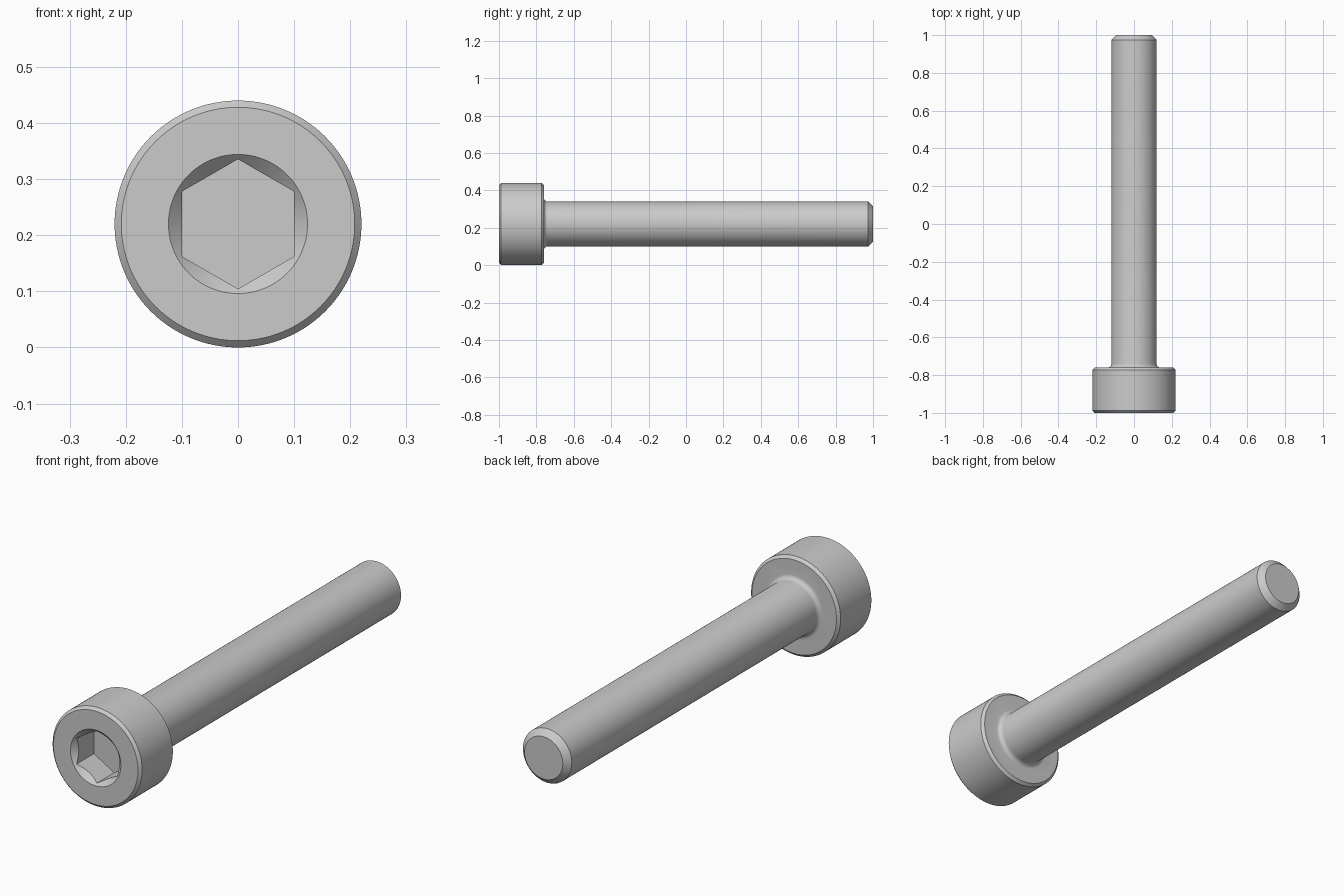
import bpy, bmesh
from math import pi, sin, cos
from mathutils import Vector

if "Cube" in bpy.data.objects:
    bpy.data.objects.remove(bpy.data.objects["Cube"])

AXIS_Z = 0.22  # height of the screw's long axis


def lathe(name, profile, steps):
    """Spin (y, radius) points around the y-parallel axis."""
    bm = bmesh.new()
    verts = [bm.verts.new((0, y, AXIS_Z + r)) for y, r in profile]
    edges = [bm.edges.new(pair) for pair in zip(verts, verts[1:])]
    bmesh.ops.spin(bm, geom=verts + edges, cent=(0, 0, AXIS_Z), axis=(0, 1, 0),
                   angle=2 * pi, steps=steps)
    bmesh.ops.remove_doubles(bm, verts=bm.verts, dist=1e-5)
    # merge the fans on flat ends into single faces
    bmesh.ops.dissolve_limit(bm, angle_limit=0.001, verts=bm.verts, edges=bm.edges)
    bmesh.ops.recalc_face_normals(bm, faces=bm.faces)
    mesh = bpy.data.meshes.new(name)
    bm.to_mesh(mesh)
    bm.free()
    obj = bpy.data.objects.new(name, mesh)
    bpy.context.collection.objects.link(obj)
    return obj


# Head with chamfered rims, fillet under the head, shank with chamfered tip
f = 0.02
fillet = [(-0.76 + f - f * cos(a), 0.12 + f - f * sin(a))
          for a in (i * pi / 12 for i in range(7))]
profile = [(-1, 0), (-1, 0.208), (-0.988, 0.22), (-0.772, 0.22), (-0.76, 0.208),
           *fillet, (0.974, 0.12), (1, 0.094), (1, 0)]
screw = lathe("socket_head_screw", profile, 128)

# Hexagonal socket and its conical lead-in
cutters = [
    lathe("hex_socket_cutter",
          [(-1.1, 0), (-1.1, 0.1155), (-0.87, 0.1155), (-0.87, 0)], 6),
    lathe("lead_in_cutter",
          [(-1.02, 0), (-1.02, 0.144), (-0.96, 0.084), (-0.96, 0)], 128),
]
bpy.context.view_layer.objects.active = screw
screw.select_set(True)
for cutter in cutters:
    cutter.hide_render = True
    mod = screw.modifiers.new(cutter.name, 'BOOLEAN')
    mod.operation = 'DIFFERENCE'
    mod.solver = 'EXACT'
    mod.object = cutter
    bpy.ops.object.modifier_apply(modifier=mod.name)
for cutter in cutters:
    bpy.data.objects.remove(cutter)

bpy.ops.object.shade_smooth_by_angle(angle=pi / 6)
